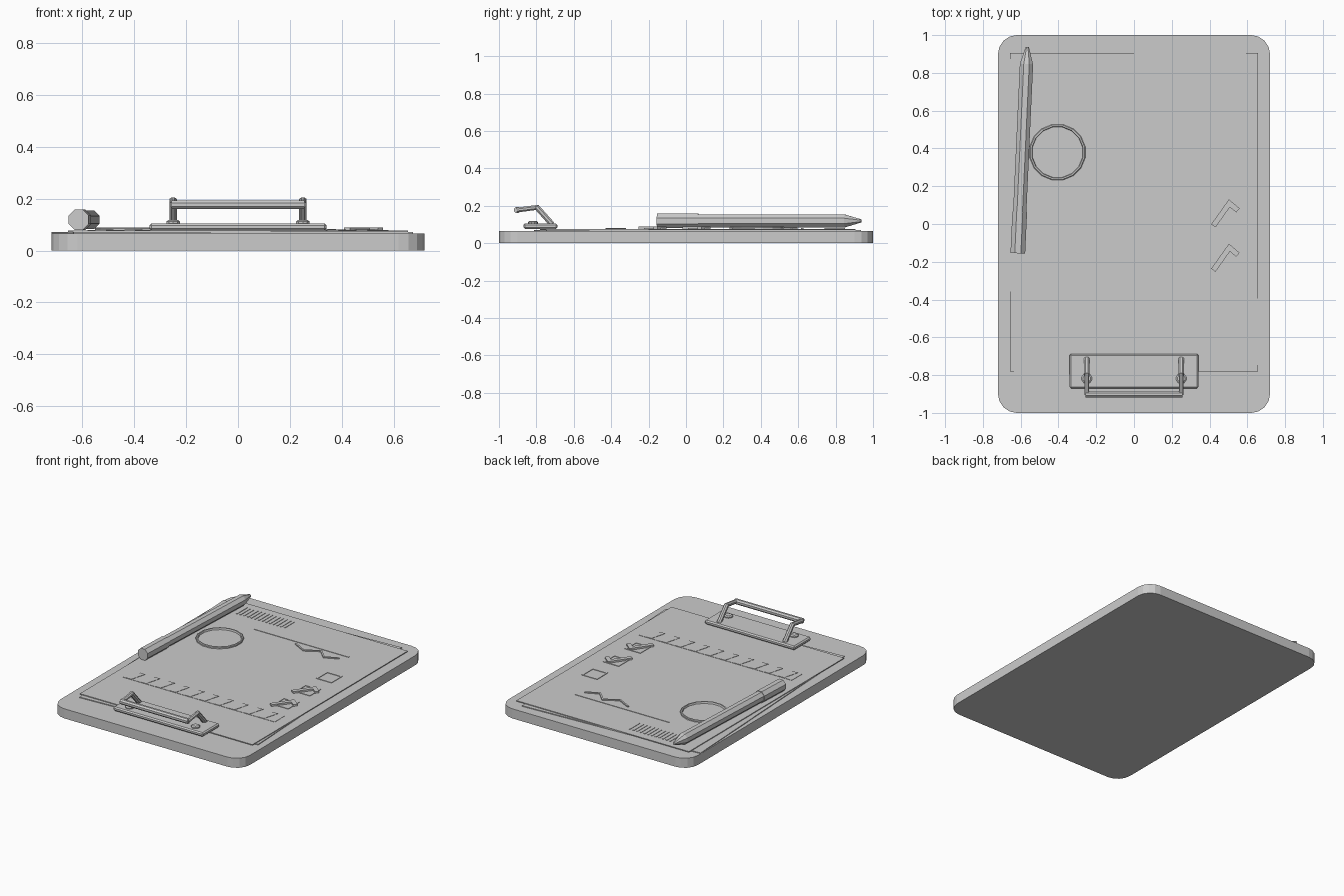
import bpy, bmesh, math
from mathutils import Matrix, Vector

if "Cube" in bpy.data.objects:
    bpy.data.objects.remove(bpy.data.objects["Cube"])


def finish(name, bm):
    bmesh.ops.recalc_face_normals(bm, faces=bm.faces[:])
    me = bpy.data.meshes.new(name)
    bm.to_mesh(me)
    bm.free()
    ob = bpy.data.objects.new(name, me)
    bpy.context.collection.objects.link(ob)
    return ob


def prism(name, outline, z0, z1):
    """Extrude a flat outline from z0 up to z1."""
    bm = bmesh.new()
    face = bm.faces.new([bm.verts.new((x, y, z0)) for x, y in outline])
    new = bmesh.ops.extrude_face_region(bm, geom=[face])["geom"]
    top = [v for v in new if isinstance(v, bmesh.types.BMVert)]
    bmesh.ops.translate(bm, verts=top, vec=(0, 0, z1 - z0))
    return finish(name, bm)


def rect(x0, x1, y0, y1, slant=0.0):
    return [(x0, y0), (x1, y0), (x1 + slant, y1), (x0 + slant, y1)]


def rounded(hx, hy, r, n):
    pts = []
    for k, (sx, sy) in enumerate([(1, 1), (-1, 1), (-1, -1), (1, -1)]):
        for i in range(n + 1):
            a = math.pi / 2 * (k + i / n)
            pts.append((sx * (hx - r) + r * math.cos(a), sy * (hy - r) + r * math.sin(a)))
    return pts


def stroke(name, path, width, z0, z1):
    """Flat mitred ribbon along a zigzag path."""
    p = [Vector(q) for q in path]
    left, right = [], []
    for i, q in enumerate(p):
        d0 = (q - p[i - 1]).normalized() if i else (p[1] - q).normalized()
        d1 = (p[i + 1] - q).normalized() if i < len(p) - 1 else d0
        n0, n1 = Vector((-d0.y, d0.x)), Vector((-d1.y, d1.x))
        m = (n0 + n1).normalized()
        off = m * (width / 2 / m.dot(n0))
        left.append(q + off)
        right.append(q - off)
    return prism(name, left + right[::-1], z0, z1)


def lathe(name, profile, sides, matrix, closed=False):
    """Rings of (radius, height) around local z."""
    bm = bmesh.new()
    rings = [[bm.verts.new((r * math.cos(math.tau * (i + .5) / sides),
                            r * math.sin(math.tau * (i + .5) / sides), h))
              for i in range(sides)] for r, h in profile]
    pairs = list(zip(rings, rings[1:])) + ([(rings[-1], rings[0])] if closed else [])
    for a, b in pairs:
        for i in range(sides):
            j = (i + 1) % sides
            bm.faces.new((a[i], a[j], b[j], b[i]))
    if not closed:
        bm.faces.new(rings[0])
        bm.faces.new(rings[-1])
    bm.transform(matrix)
    return finish(name, bm)


# Board and two sheets, the lower one slightly turned
prism("board", rounded(0.72, 1.0, 0.10, 4), 0, 0.066)
sheet = rect(-0.656, 0.656, -0.78, 0.905)
turn, pivot = Matrix.Rotation(math.radians(2.9), 2), Vector((0, -0.375))
prism("lower_sheet", [turn @ (Vector(p) - pivot) + pivot for p in sheet], 0.066, 0.0715)
prism("top_sheet", sheet, 0.0715, 0.077)
PAPER = 0.0765

# Header band with slanted stripes
prism("header_band", rect(-0.58, 0.58, -0.43, -0.32), PAPER, 0.079)
for i in range(10):
    x = -0.53 + i * 0.112
    prism("header_stripe", rect(x - 0.02, x + 0.02, -0.43, -0.32, 0.03), 0.078, 0.081)

# Checkboxes, two of them ticked
for i in range(3):
    cx, cy, s, w = 0.48, -0.165 + 0.235 * i, 0.06, 0.012
    for sgn in (-1, 1):
        e = sgn * (s - w / 2)
        prism("checkbox_side", rect(cx + e - w / 2, cx + e + w / 2, cy - s, cy + s), PAPER, 0.0805)
        prism("checkbox_end", rect(cx - s + w, cx + s - w, cy + e - w / 2, cy + e + w / 2), PAPER, 0.0805)
    if i < 2:
        oy = 0.235 * i
        stroke("tick", [(0.42, -0.245 + oy), (0.505, -0.125 + oy), (0.55, -0.163 + oy)],
               0.028, PAPER, 0.089)

# Signature scribble and its line
prism("signature_line", rect(-0.31, 0.41, 0.615, 0.627), PAPER, 0.080)
stroke("signature", [(0.03, 0.585), (0.125, 0.535), (0.22, 0.59), (0.285, 0.525), (0.375, 0.567)],
       0.011, PAPER, 0.084)

# Row of bars at the foot of the sheet
for i in range(14):
    x = -0.53 + i * 0.028
    w = 0.007 if i % 3 else 0.011
    prism("foot_bar", rect(x - w / 2, x + w / 2, 0.74, 0.85), PAPER, 0.080)

# Stamp ring
lathe("stamp_ring", [(0.15, PAPER), (0.15, 0.085), (0.146, 0.089), (0.138, 0.089), (0.135, PAPER)],
      16, Matrix.Translation((-0.405, 0.38, 0)), closed=True)

# Clip plate
plate = prism("clip_plate", rect(-0.342, 0.342, -0.87, -0.688), 0.077, 0.105)
bev = plate.modifiers.new("edge", "BEVEL")
bev.width, bev.segments = 0.008, 1

# Rivets
for s in (-1, 1):
    lathe("clip_rivet", [(0.028, 0.10), (0.028, 0.112), (0.02, 0.118)], 10,
          Matrix.Translation((s * 0.25, -0.818, 0)))


# Wire lever: two bent arms and a cross bar
def rod(name, a, b, r):
    a, b = Vector(a), Vector(b)
    d = b - a
    m = Matrix.Translation(a) @ d.to_track_quat("Z", "Y").to_matrix().to_4x4()
    lathe(name, [(r, 0), (r, d.length)], 8, m)


for s in (-1, 1):
    x = s * 0.25
    rod("lever_leg", (x, -0.715, 0.10), (x, -0.80, 0.195), 0.016)
    rod("lever_arm", (x, -0.79, 0.192), (x, -0.905, 0.177), 0.014)
rod("lever_bar", (-0.256, -0.902, 0.177), (0.256, -0.902, 0.177), 0.018)

# Pen: thicker cap, barrel and cone tip
tail, tip = Vector((-0.615, -0.155, 0.119)), Vector((-0.565, 0.937, 0.119))
axis = tip - tail
pen_m = Matrix.Translation(tail) @ axis.to_track_quat("Z", "Y").to_matrix().to_4x4()
L = axis.length
lathe("pen_cap", [(0.042, 0), (0.042, 0.22)], 8, pen_m)
lathe("pen_barrel", [(0.038, 0.21), (0.038, L - 0.09)], 8, pen_m)
lathe("pen_tip", [(0.038, L - 0.09), (0.009, L)], 8, pen_m)
